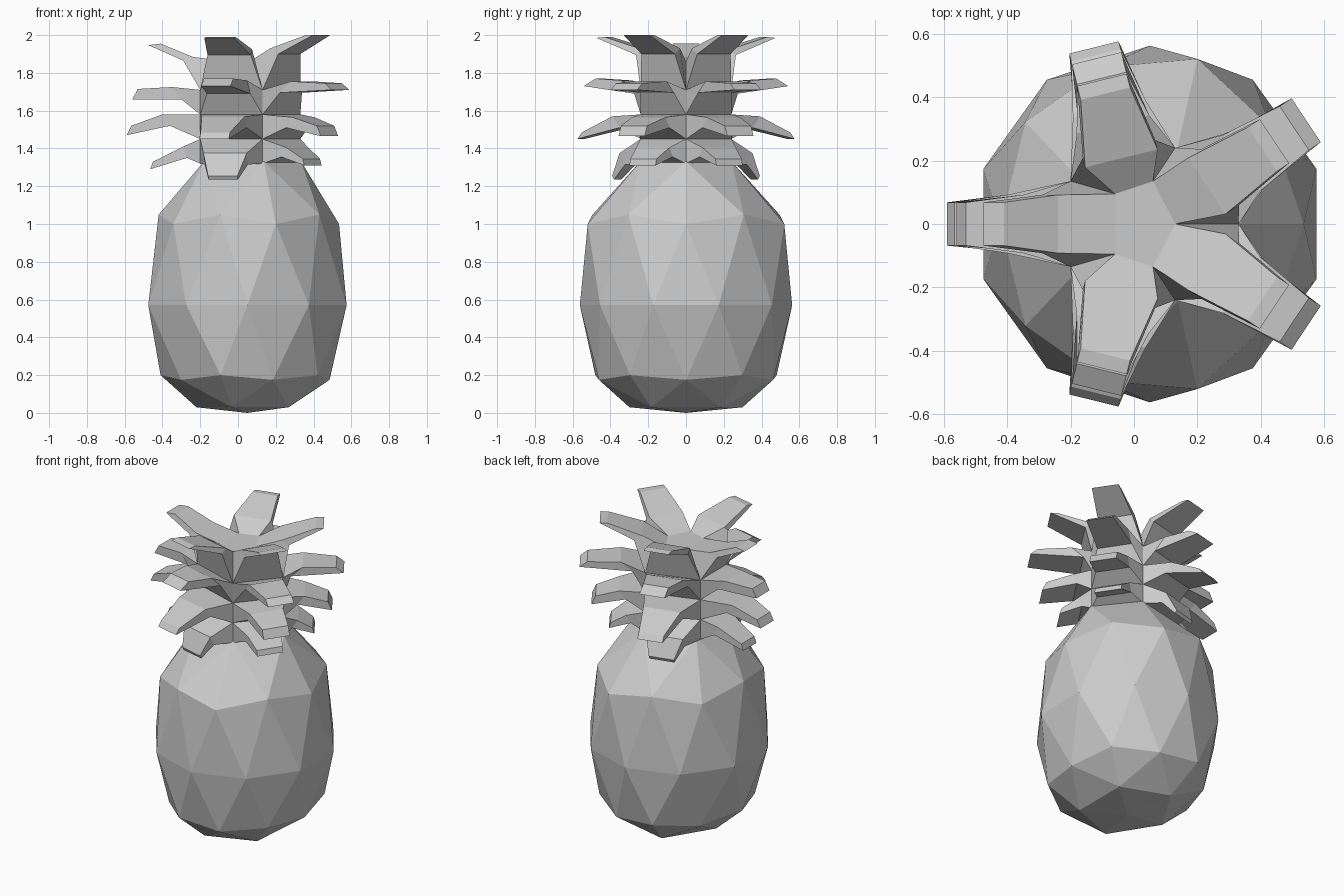
import bpy, bmesh
from mathutils import Vector

if "Cube" in bpy.data.objects:
    bpy.data.objects.remove(bpy.data.objects["Cube"])

# ---- fruit body: icosphere whose rings are reshaped ----
# source ring height -> (target height, x radius, y radius)
RINGS = [(-1.0, 0.0, 0, 0), (-0.851, 0.03, 0.27, 0.315), (-0.526, 0.175, 0.435, 0.485),
         (-0.447, 0.2, 0.46, 0.505), (0.0, 0.57, 0.552, 0.562), (0.447, 1.0, 0.485, 0.547),
         (0.526, 1.05, 0.47, 0.52), (0.851, 1.33, 0.285, 0.255), (1.0, 1.36, 0, 0)]
bpy.ops.mesh.primitive_ico_sphere_add(subdivisions=2, radius=1)
body = bpy.context.object
body.name = "fruit_body"
for v in body.data.vertices:
    _, z, rx, ry = min(RINGS, key=lambda r: abs(r[0] - v.co.z))
    flat = Vector((v.co.x, v.co.y))
    flat = flat.normalized() if flat.length > 0.01 else Vector((0, 0))
    v.co = (0.05 + flat.x * rx, flat.y * ry, z)

# ---- leafy crown: five-sided stem, every side of every tier drawn out into a leaf ----
STEM = [(0.33, 0), (0.13, 0.24), (-0.2, 0.135), (-0.2, -0.135), (0.13, -0.24)]
TOP = [(0.13, 0), (0.06, 0.135), (-0.06, 0.095), (-0.06, -0.095), (0.06, -0.135)]
LEVELS = [1.32, 1.45, 1.58, 1.71, 1.86]
SIDES = [("right", (0.83, 0.55)), ("front", (-0.24, 0.97)), ("left", (-1, 0)),
         ("front", (-0.24, -0.97)), ("right", (0.83, -0.55))]
TIP_W = {"left": 0.068, "front": 0.08, "right": 0.083}
# per tier: (reach, height) of mid top, mid bottom, tip top, tip bottom
LEAVES = {
    "left": [((.09, 1.41), (.07, 1.35), (.25, 1.33), (.265, 1.29)),
             ((.20, 1.58), (.16, 1.52), (.365, 1.52), (.39, 1.47)),
             ((.15, 1.725), (.10, 1.66), (.33, 1.715), (.36, 1.66)),
             ((.04, 1.885), (.09, 1.865), (.21, 1.955), (.275, 1.947))],
    "front": [((.14, 1.375), (.11, 1.315), (.19, 1.255), (.18, 1.235)),
              ((.18, 1.57), (.14, 1.51), (.355, 1.485), (.38, 1.45)),
              ((.13, 1.76), (.06, 1.69), (.28, 1.77), (.345, 1.73)),
              ((.02, 1.925), (.05, 1.895), (.23, 1.99), (.275, 1.985))],
    "right": [((.10, 1.405), (.07, 1.355), (.19, 1.345), (.20, 1.31)),
              ((.14, 1.565), (.10, 1.51), (.28, 1.52), (.305, 1.465)),
              ((.13, 1.755), (.06, 1.695), (.33, 1.745), (.375, 1.71)),
              ((.00, 1.93), (.05, 1.9), (.21, 2.0), (.255, 2.0))],
}


def at(p, z):
    return Vector((p[0], p[1], z))


def add_leaf(bm, k, tier):
    kind, d = SIDES[k]
    d = at(d, 0).normalized()
    j = (k + 1) % 5
    a, b = at(STEM[k], 0), at(STEM[j], 0)
    upper = TOP if tier == 3 else STEM
    mid, half = (a + b) / 2, (b - a).length / 2
    across = Vector((-d.y, d.x, 0))
    mt, mb, tt, tb = LEAVES[kind][tier]
    z0, z1 = LEVELS[tier], LEVELS[tier + 1]
    loops = [[at(a, z0), at(b, z0), at(upper[j], z1), at(upper[k], z1)]]
    for (lo, hi, w) in ((mb, mt, half * 0.68), (tb, tt, TIP_W[kind])):
        pl = mid + d * lo[0] + Vector((0, 0, lo[1]))
        ph = mid + d * hi[0] + Vector((0, 0, hi[1]))
        loops.append([pl - across * w, pl + across * w, ph + across * w, ph - across * w])
    rings = [[bm.verts.new(c) for c in loop] for loop in loops]
    for r, s in zip(rings, rings[1:]):
        for i in range(4):
            n = (i + 1) % 4
            bm.faces.new((r[i], r[n], s[n], s[i]))
    bm.faces.new(rings[-1])


bm = bmesh.new()
for tier in range(4):
    for k in range(5):
        add_leaf(bm, k, tier)
bm.faces.new([bm.verts.new(at(p, LEVELS[4])) for p in TOP])
bm.faces.new([bm.verts.new(at(p, LEVELS[0])) for p in reversed(STEM)])
bmesh.ops.remove_doubles(bm, verts=bm.verts, dist=0.0005)
bmesh.ops.recalc_face_normals(bm, faces=bm.faces)
mesh = bpy.data.meshes.new("leaf_crown")
bm.to_mesh(mesh)
bm.free()
bpy.context.collection.objects.link(bpy.data.objects.new("leaf_crown", mesh))
